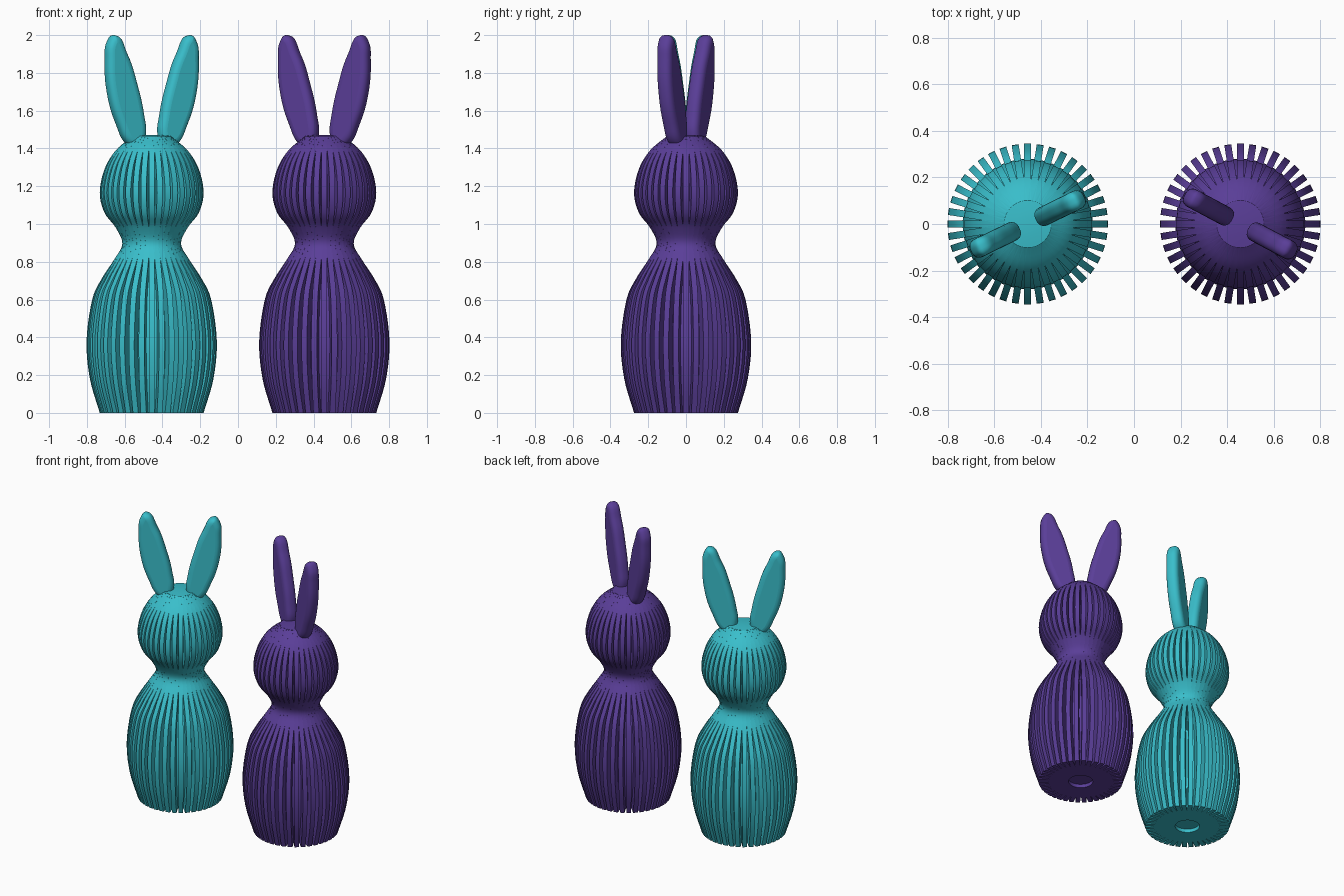
import bpy, bmesh, math
from mathutils import Matrix, Vector

if "Cube" in bpy.data.objects:
    bpy.data.objects.remove(bpy.data.objects["Cube"], do_unlink=True)

FINS = 40
FIN_WIDTH = 0.03
SLOT_DEPTH = 0.065
HOLE = 0.08
# Body silhouette as (radius, height)
PROFILE = [(0.275, 0), (0.327, 0.18), (0.345, 0.38), (0.315, 0.6), (0.265, 0.71),
           (0.2, 0.81), (0.155, 0.895), (0.19, 0.98), (0.25, 1.06), (0.275, 1.165),
           (0.25, 1.29), (0.19, 1.39), (0.1, 1.465)]
# Ear outline as (distance from the axis, height)
EAR = [(0.042, 1.47), (0.052, 1.58), (0.09, 1.735), (0.15, 1.9), (0.222, 2.0),
       (0.258, 1.965), (0.27, 1.87), (0.256, 1.69), (0.205, 1.53), (0.14, 1.42), (0.075, 1.4)]


def material(name, color):
    m = bpy.data.materials.new(name)
    m.use_nodes = True
    m.diffuse_color = color
    m.node_tree.nodes["Principled BSDF"].inputs["Base Color"].default_value = color
    return m


def smooth_profile(points, steps=5):
    """Catmull-Rom curve through the points."""
    p = [Vector(q) for q in points]
    p = [2 * p[0] - p[1]] + p + [2 * p[-1] - p[-2]]
    out = []
    for a, b, c, d in zip(p, p[1:], p[2:], p[3:]):
        for i in range(steps):
            t = i / steps
            out.append(b + (c - a) * t / 2 + (a - 2.5 * b + 2 * c - d / 2) * t * t
                       + (1.5 * (b - c) + (d - a) / 2) * t ** 3)
    return out + [p[-2]]


def shade(ob):
    bpy.ops.object.select_all(action="DESELECT")
    ob.select_set(True)
    bpy.context.view_layer.objects.active = ob
    bpy.ops.object.shade_smooth_by_angle(angle=math.radians(35))


def add_mesh(name, bm, mat, x, recalc=True):
    if recalc:
        bmesh.ops.recalc_face_normals(bm, faces=bm.faces)
    me = bpy.data.meshes.new(name)
    bm.to_mesh(me)
    bm.free()
    me.materials.append(mat)
    ob = bpy.data.objects.new(name, me)
    bpy.context.collection.objects.link(ob)
    ob.location.x = x
    shade(ob)


def loft(bm, rings, closed_ends):
    """Skin a stack of equal rings of points."""
    rows = [[bm.verts.new(co) for co in ring] for ring in rings]
    for lo, hi in zip(rows, rows[1:]):
        for i in range(len(lo)):
            j = (i + 1) % len(lo)
            bm.faces.new((lo[i], lo[j], hi[j], hi[i]))
    if closed_ends:
        bm.faces.new(rows[0])
        bm.faces.new(rows[-1])


def circle(r, z, n=64):
    return [(r * math.cos(k * math.tau / n), r * math.sin(k * math.tau / n), z)
            for k in range(n)]


def ear(name, mat, x, angle):
    cu = bpy.data.curves.new(name, "CURVE")
    cu.dimensions = "2D"
    cu.fill_mode = "BOTH"
    cu.bevel_depth = 0.034
    cu.offset = -0.034
    cu.extrude = 0.008
    cu.bevel_resolution = 4
    cu.resolution_u = 6
    sp = cu.splines.new("BEZIER")
    sp.bezier_points.add(len(EAR) - 1)
    for bp, (s, z) in zip(sp.bezier_points, EAR):
        bp.co = (s, z, 0)
        bp.handle_left_type = bp.handle_right_type = "AUTO"
    sp.use_cyclic_u = True
    cu.materials.append(mat)
    ob = bpy.data.objects.new(name, cu)
    bpy.context.collection.objects.link(ob)
    ob.location.x = x
    ob.rotation_euler = (math.pi / 2, 0, angle)
    bpy.ops.object.select_all(action="DESELECT")
    ob.select_set(True)
    bpy.context.view_layer.objects.active = ob
    bpy.ops.object.convert(target="MESH")
    shade(bpy.context.view_layer.objects.active)


def rabbit(prefix, mat, x, turn):
    curve = smooth_profile(PROFILE)

    # Radial fins that follow the silhouette
    bm = bmesh.new()
    h = FIN_WIDTH / 2
    for k in range(FINS):
        rot = Matrix.Rotation(k * math.tau / FINS, 3, "Z")
        loft(bm, [[rot @ Vector(c) for c in
                   ((HOLE, -h, z), (r, -h, z), (r, h, z), (HOLE, h, z))]
                  for r, z in curve], True)
    add_mesh(prefix + "_fins", bm, mat, x)

    # Solid core behind the slots, with a shallow hole underneath
    bm = bmesh.new()
    core = [(max(r - SLOT_DEPTH, HOLE + 0.005), min(z, 1.44)) for r, z in curve[:-2]]
    loft(bm, [circle(r, z) for r, z in [(HOLE, 0.04), (HOLE, 0)] + core], False)
    add_mesh(prefix + "_core", bm, mat, x)

    # Disc closing the hole
    bm = bmesh.new()
    bm.faces.new([bm.verts.new(c) for c in circle(HOLE, 0.025)])
    add_mesh(prefix + "_base_plug", bm, mat, x, False)

    # Smooth cap on top of the head
    bm = bmesh.new()
    loft(bm, [circle(r, z) for r, z in
              ((0.1, 1.43), (0.1, 1.466), (0.06, 1.47), (0.02, 1.472))], True)
    add_mesh(prefix + "_head_cap", bm, mat, x)

    ear(prefix + "_left_ear", mat, x, turn)
    ear(prefix + "_right_ear", mat, x, turn + math.pi)


teal = material("teal", (0.041, 0.515, 0.597, 1))
purple = material("purple", (0.102, 0.048, 0.314, 1))
rabbit("teal_rabbit", teal, -0.457, math.radians(26))
rabbit("purple_rabbit", purple, 0.457, math.radians(-28))
